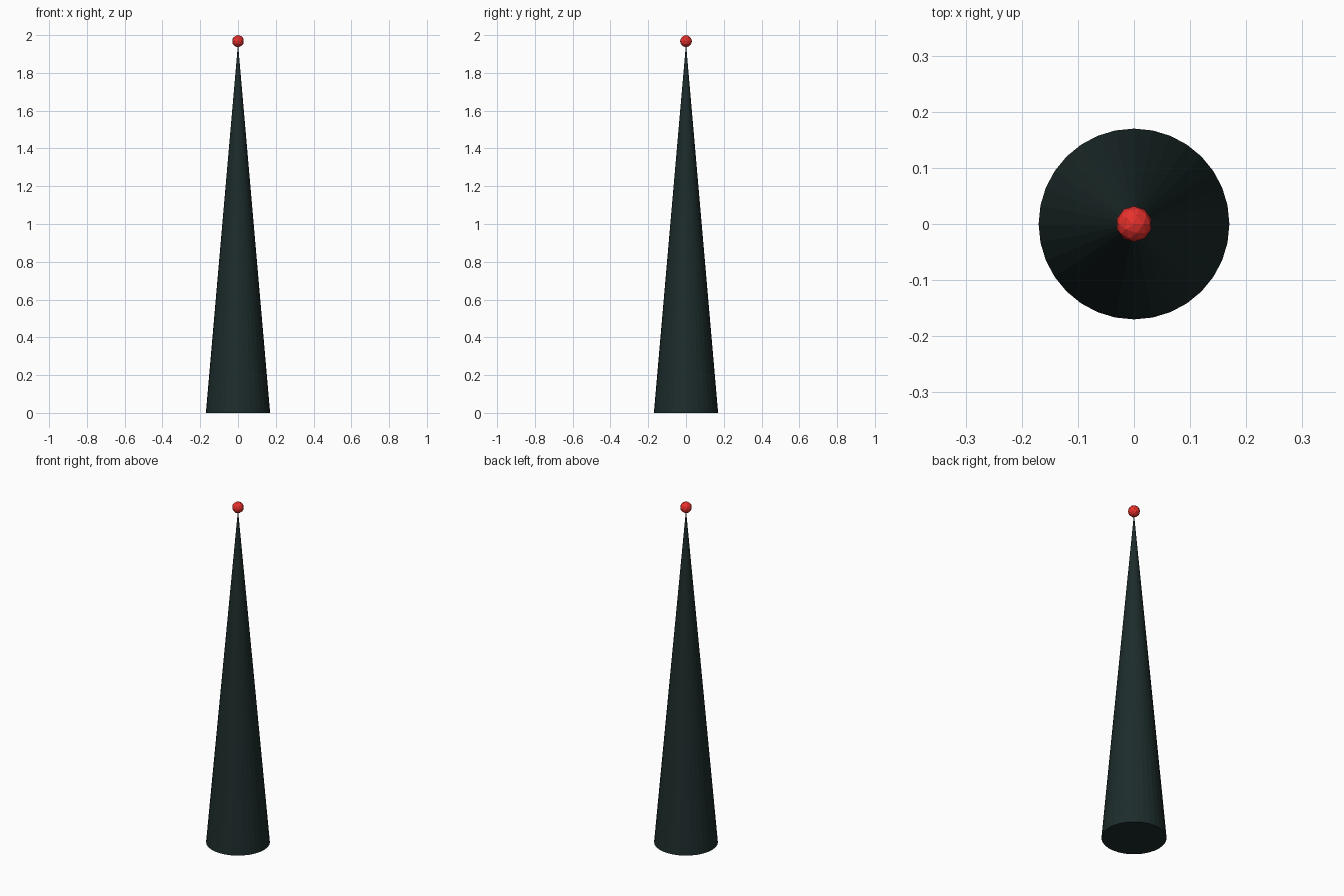
import bpy

if "Cube" in bpy.data.objects:
    bpy.data.objects.remove(bpy.data.objects["Cube"])


def material(name, color):
    m = bpy.data.materials.new(name)
    m.diffuse_color = color
    m.use_nodes = True
    m.node_tree.nodes["Principled BSDF"].inputs["Base Color"].default_value = m.diffuse_color
    return m


# Tall tapering body
H = 1.955
bpy.ops.mesh.primitive_cone_add(vertices=32, radius1=0.17, radius2=0, depth=H,
                                location=(0, 0, H / 2))
body = bpy.context.object
body.name = "cone_body"
body.data.materials.append(material("dark_green", (0.012, 0.025, 0.024, 1)))

# Faceted ball on the tip
bpy.ops.mesh.primitive_ico_sphere_add(subdivisions=2, radius=0.032,
                                      location=(0, 0, 1.968))
ball = bpy.context.object
ball.name = "tip_ball"
ball.data.materials.append(material("red", (0.8, 0.03, 0.025, 1)))
